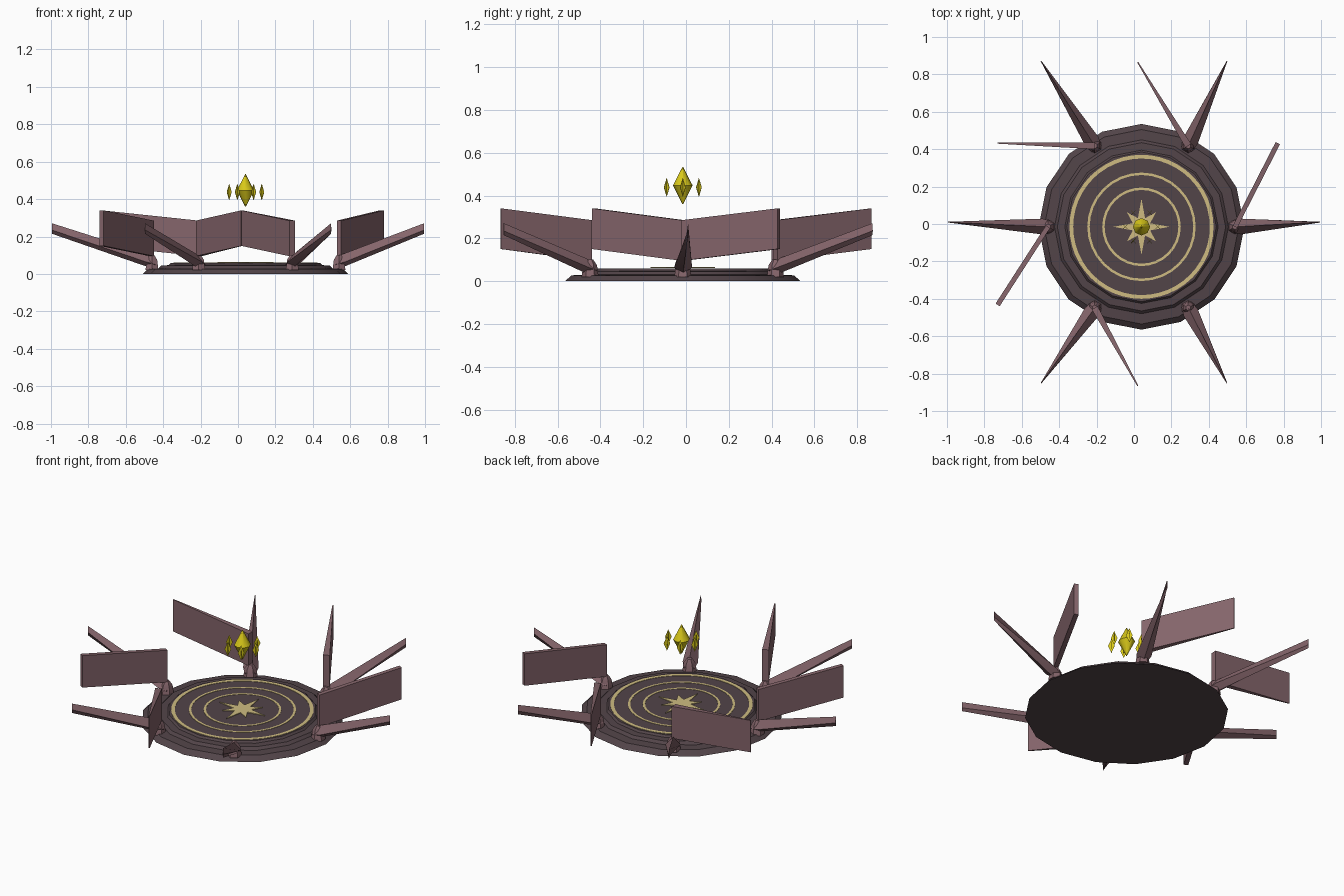
import bpy, bmesh
from math import sin, cos, pi, radians
from mathutils import Vector

if "Cube" in bpy.data.objects:
    bpy.data.objects.remove(bpy.data.objects["Cube"])

CENTRE = Vector((0.04, -0.015, 0))


def material(name, rgb):
    m = bpy.data.materials.new(name)
    m.use_nodes = True
    m.diffuse_color = (*rgb, 1)
    m.node_tree.nodes["Principled BSDF"].inputs["Base Color"].default_value = (*rgb, 1)
    return m


STONE = material("dark stone", (0.085, 0.058, 0.066))
CLAW = material("dusky rose", (0.235, 0.13, 0.147))
INLAY = material("pale gold", (0.62, 0.50, 0.22))
CRYSTAL = material("bright yellow", (0.68, 0.57, 0.01))


def polar(r, degrees, z=0.0, origin=CENTRE):
    a = radians(degrees)
    return origin + Vector((r * cos(a), r * sin(a), z))


def finish(name, bm, mat, angle=35):
    bmesh.ops.recalc_face_normals(bm, faces=bm.faces)
    mesh = bpy.data.meshes.new(name)
    bm.to_mesh(mesh)
    bm.free()
    mesh.materials.append(mat)
    ob = bpy.data.objects.new(name, mesh)
    bpy.context.collection.objects.link(ob)
    bpy.ops.object.select_all(action='DESELECT')
    ob.select_set(True)
    bpy.context.view_layer.objects.active = ob
    bpy.ops.object.shade_smooth_by_angle(angle=radians(angle))
    return ob


def loft(bm, sections, close=False):
    """Skin a list of point loops; cap the ends or close into a ring."""
    loops = [[bm.verts.new(p) for p in s] for s in sections]
    n = len(loops[0])
    pairs = list(zip(loops, loops[1:])) + ([(loops[-1], loops[0])] if close else [])
    for a, b in pairs:
        for i in range(n):
            j = (i + 1) % n
            bm.faces.new((a[i], a[j], b[j], b[i]))
    if not close:
        bm.faces.new(loops[0])
        bm.faces.new(loops[-1])


def circle(r, z, sides, origin=CENTRE):
    return [polar(r, 90 + 360 * i / sides, z, origin) for i in range(sides)]


# Stepped round platform
bm = bmesh.new()
profile = [(0.55, 0), (0.52, 0.027), (0.465, 0.03), (0.45, 0.045),
           (0.41, 0.047), (0.40, 0.058)]
loft(bm, [circle(r, z, 16) for r, z in profile])
finish("platform", bm, STONE, 25)

# Gold rings inlaid in the floor
for name, r, w, sides in [("outer_ring", 0.385, 0.02, 48),
                          ("middle_ring", 0.29, 0.013, 32),
                          ("inner_ring", 0.21, 0.013, 32)]:
    bm = bmesh.new()
    loft(bm, [circle(q, z, sides) for q, z in
              [(r - w, 0.056), (r, 0.056), (r, 0.06), (r - w, 0.06)]], close=True)
    finish(name, bm, INLAY)

# Eight-pointed star in the middle
bm = bmesh.new()
star = [(0.15, 0.05, 0.11, 0.05)[i % 4] for i in range(16)]
loft(bm, [[polar(r, 22.5 * i, z) for i, r in enumerate(star)] for z in (0.061, 0.065)])
finish("star", bm, INLAY)


# Claws around the rim: collar plus a wedge that narrows to an upright edge
def claw(angle):
    base = polar(0.5, angle)
    tip = polar(0.995, angle, 0, Vector((0, 0.01, 0)))
    along = (tip - base).normalized()
    side = Vector((-along.y, along.x, 0))

    def diamond(p, z, w, h):
        return [p + Vector((0, 0, z - h)), p + side * w + Vector((0, 0, z - h * 0.3)),
                p + Vector((0, 0, z + h)), p - side * w + Vector((0, 0, z - h * 0.3))]
    bm = bmesh.new()
    loft(bm, [diamond(base - along * 0.02, 0.06, 0.03, 0.03),
              diamond(base + along * 0.03, 0.075, 0.042, 0.035),
              diamond(tip, 0.243, 0.002, 0.028)])
    finish("claw", bm, CLAW)
    bm = bmesh.new()
    loft(bm, [circle(0.04, 0.02, 6, base), circle(0.032, 0.075, 6, base),
              circle(0.015, 0.10, 6, base)])
    finish("claw_collar", bm, CLAW)


# Upright blades rising from the claw roots
def blade(angle, start_w, end_w):
    a = polar(0.5, angle)
    b = polar(0.865, angle + 30, 0, Vector((0.02, 0, 0)))
    d = (b - a).normalized()
    side = Vector((-d.y, d.x, 0))

    def upright(p, low, high, w):
        return [p + side * s * w + Vector((0, 0, z))
                for s, z in ((-1, low), (1, low), (1, high), (-1, high))]
    bm = bmesh.new()
    loft(bm, [upright(a, 0.095, 0.285, start_w), upright(b, 0.15, 0.34, end_w)])
    finish("blade", bm, CLAW)


for k in range(6):
    claw(60 * k)
    if k < 5:
        straight = k % 3 == 0
        blade(60 * k, 0.013 if straight else 0.018, 0.013 if straight else 0.003)

# Floating crystal
bm = bmesh.new()
loft(bm, [circle(0.002, 0.36, 8), circle(0.046, 0.447, 8), circle(0.002, 0.533, 8)])
finish("large_crystal", bm, CRYSTAL, 50)

# Ring of slim shards, each two crossed diamond plates
for k in range(6):
    mid = polar(0.087, 60 * k, 0.438)
    bm = bmesh.new()
    for turn in (45, 135):
        out = polar(0.018, turn, 0, Vector())
        thick = polar(0.001, turn + 90, 0, Vector())
        up = Vector((0, 0, 0.043))
        loft(bm, [[mid + o + t for o in (out, up, -out, -up)] for t in (thick, -thick)])
    finish("small_crystal", bm, CRYSTAL)
